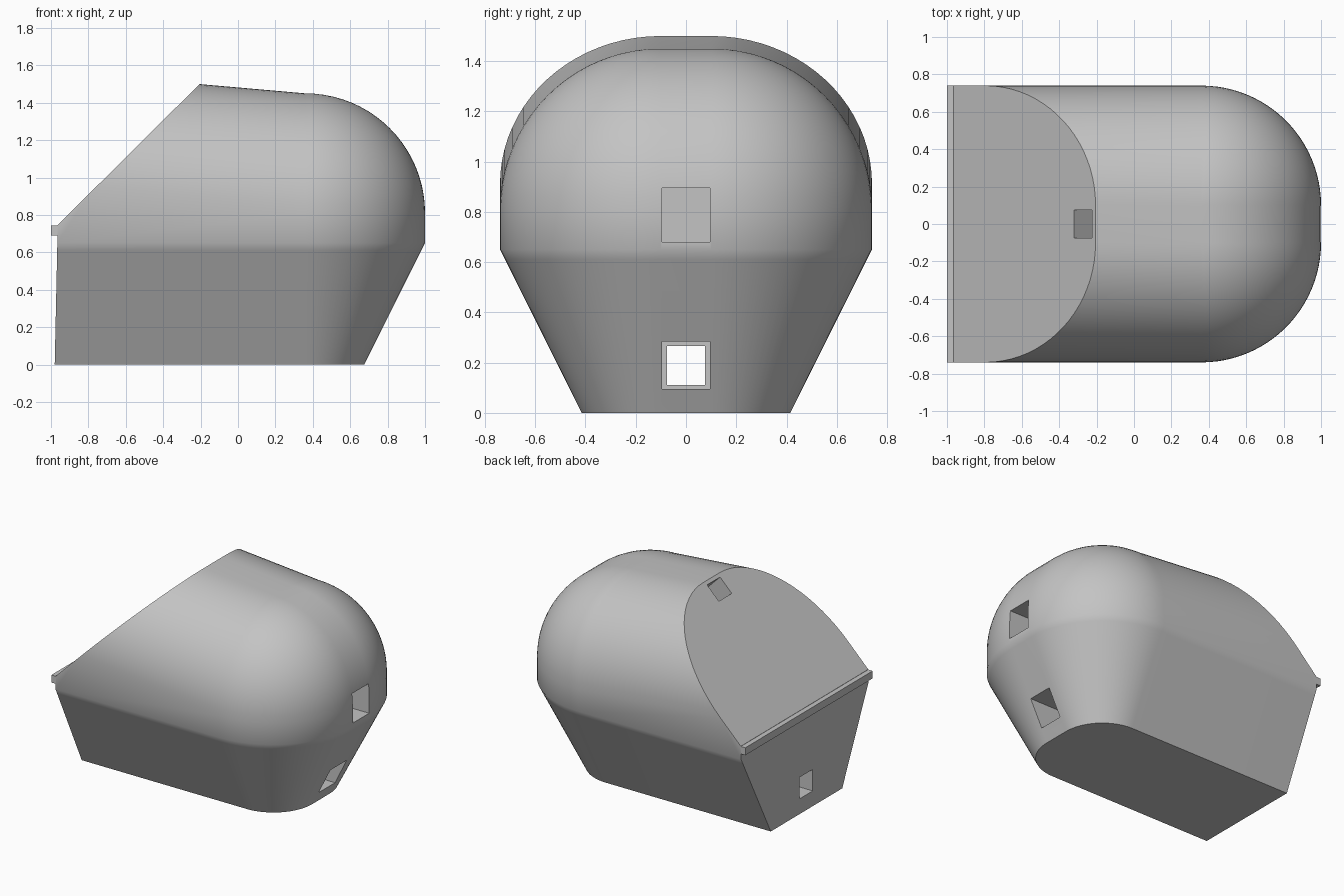
import bpy, bmesh, math
from mathutils import Vector, Matrix

cube = bpy.data.objects.get("Cube")
if cube:
    bpy.data.objects.remove(cube, do_unlink=True)

grey = bpy.data.materials.new("plain_grey")
grey.use_nodes = True
tone = (0.55, 0.55, 0.55, 1)
grey.diffuse_color = tone
grey.node_tree.nodes["Principled BSDF"].inputs["Base Color"].default_value = tone


def make_object(name, bm):
    bmesh.ops.recalc_face_normals(bm, faces=bm.faces)
    mesh = bpy.data.meshes.new(name)
    bm.to_mesh(mesh)
    bm.free()
    mesh.materials.append(grey)
    obj = bpy.data.objects.new(name, mesh)
    bpy.context.collection.objects.link(obj)
    return obj


def box(name, centre, size, tilt=0):
    bm = bmesh.new()
    place = Matrix.Translation(centre) @ Matrix.Rotation(tilt, 4, 'Y') @ Matrix.Diagonal((*size, 1))
    bmesh.ops.create_cube(bm, size=1, matrix=place)
    return make_object(name, bm)


# Body levels: (height, radius, rise at the tail)
RADIUS, HALF_FLAT, DOME_X, DOME_Z, TAIL_X = 0.64, 0.1, 0.36, 0.81, -1.1
STEPS, ARC = 20, 24
RISE = 0.0875 * (DOME_X - TAIL_X)
levels = [(0, 0.315, 0), (0.61, 0.62, 0), (0.65, RADIUS, 0)]
for i in range(STEPS + 1):
    a = math.pi / 2 * i / STEPS
    levels.append((DOME_Z + RADIUS * math.sin(a), RADIUS * math.cos(a), RISE))

# U-shaped plan at each level, rounded toward +x
bm = bmesh.new()
rings = []
for z, r, rise in levels:
    half = [Vector((TAIL_X, HALF_FLAT + r, z + rise))]
    for i in range(ARC + 1):
        a = math.pi / 2 * (1 - i / ARC)
        half.append(Vector((DOME_X + r * math.cos(a), HALF_FLAT + r * math.sin(a), z)))
    other = [Vector((p.x, -p.y, p.z)) for p in reversed(half)]
    rings.append([bm.verts.new(p) for p in half + other])
for low, high in zip(rings, rings[1:]):
    for i in range(len(low) - 1):
        bm.faces.new((low[i], low[i + 1], high[i + 1], high[i]))
bm.faces.new(rings[0])
bm.faces.new(rings[-1])
bm.faces.new([ring[0] for ring in rings] + [ring[-1] for ring in reversed(rings)])
bmesh.ops.remove_doubles(bm, verts=bm.verts, dist=0.0005)
bmesh.ops.recalc_face_normals(bm, faces=bm.faces)

# Slanted roof face and back wall
for point, normal in (((-0.965, 0, 0.745), (-0.76, 0, 0.765)),
                      ((-0.98, 0, 0), (-0.69, 0, 0.015))):
    cut = bmesh.ops.bisect_plane(bm, geom=bm.verts[:] + bm.edges[:] + bm.faces[:],
                                 plane_co=point, plane_no=normal, clear_outer=True)
    edges = [e for e in cut["geom_cut"] if isinstance(e, bmesh.types.BMEdge)]
    bmesh.ops.contextual_create(bm, geom=edges)
body = make_object("body", bm)

# Square openings
cutters = [
    box("upper_opening", (0.85, 0, 0.787), (0.9, 0.19, 0.215)),
    box("lower_opening", (0.6, 0, 0.19), (1.0, 0.19, 0.19)),
    box("through_opening", (-0.4, 0, 0.188), (1.5, 0.15, 0.155)),
    box("roof_opening", (-0.272, 0, 1.433), (0.134, 0.15, 0.5), -math.pi / 4),
]
for cutter in cutters:
    cutter.hide_render = True
    mod = body.modifiers.new("opening", 'BOOLEAN')
    mod.operation, mod.solver, mod.object = 'DIFFERENCE', 'EXACT', cutter
    bpy.context.view_layer.objects.active = body
    bpy.ops.object.modifier_apply(modifier=mod.name)
    bpy.data.objects.remove(cutter, do_unlink=True)

bpy.ops.object.select_all(action='DESELECT')
body.select_set(True)
bpy.context.view_layer.objects.active = body
bpy.ops.object.shade_smooth_by_angle(angle=math.radians(30))

# Ledge along the foot of the slanted face
box("ledge", (-0.98, 0, 0.717), (0.04, 1.48, 0.055))
